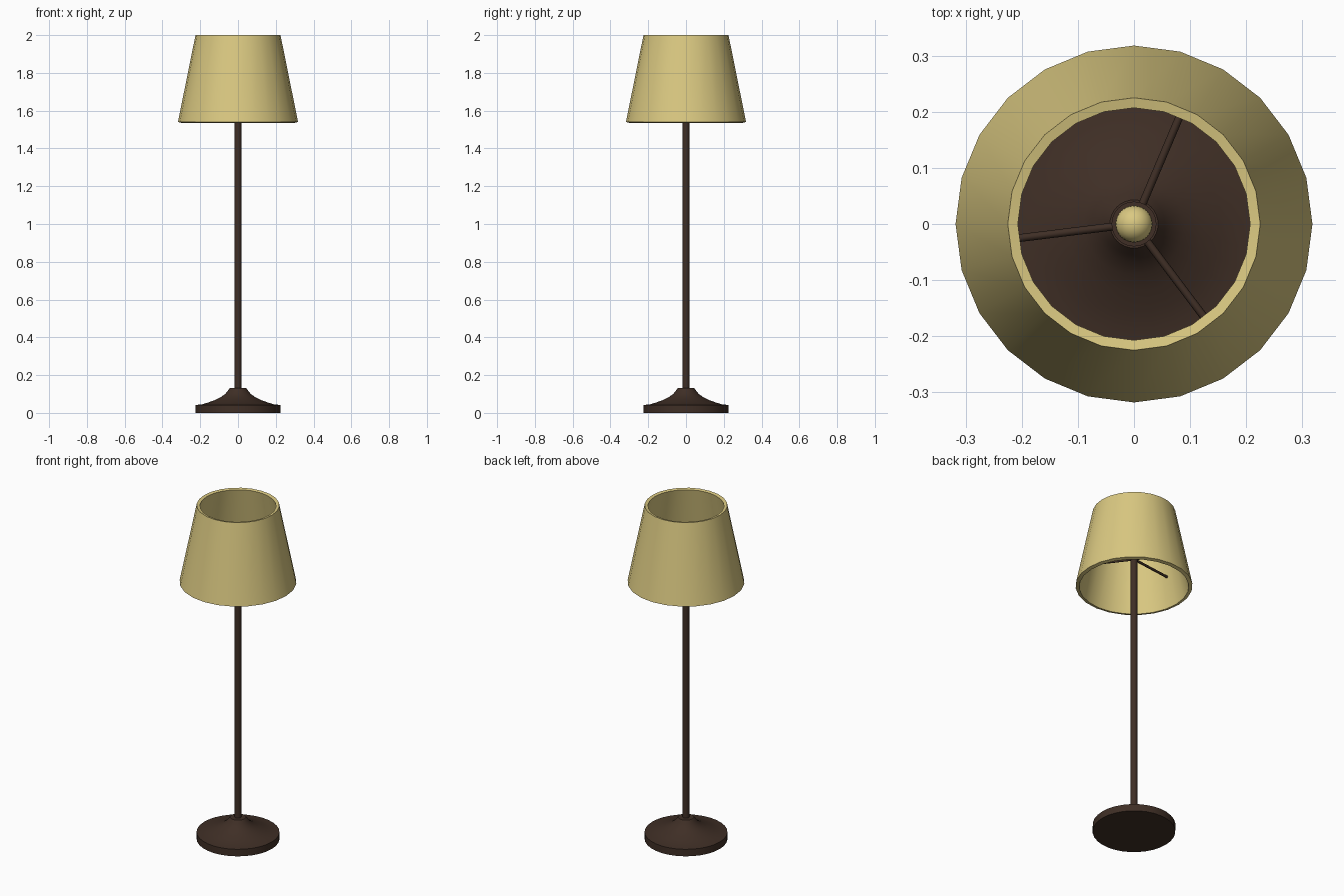
import bpy, math

if "Cube" in bpy.data.objects:
    bpy.data.objects.remove(bpy.data.objects["Cube"])


def material(name, rgb):
    m = bpy.data.materials.new(name)
    m.diffuse_color = (*rgb, 1)
    m.use_nodes = True
    m.node_tree.nodes["Principled BSDF"].inputs["Base Color"].default_value = m.diffuse_color
    return m


CREAM = material("cream fabric", (0.70, 0.58, 0.22))
BROWN = material("dark brown", (0.050, 0.028, 0.019))


def lathe(name, profile, sides, mat, closed=False, angle=40):
    """Revolve (radius, z) points about the z axis; radius 0 makes a pole."""
    verts, rings, faces = [], [], []
    for r, z in profile:
        start = len(verts)
        if r == 0:
            verts.append((0, 0, z))
            rings.append([start] * sides)
        else:
            for i in range(sides):
                a = 2 * math.pi * i / sides
                verts.append((r * math.cos(a), r * math.sin(a), z))
            rings.append(list(range(start, start + sides)))
    pairs = list(zip(rings, rings[1:]))
    if closed:
        pairs.append((rings[-1], rings[0]))
    for a, b in pairs:
        for i in range(sides):
            j = (i + 1) % sides
            faces.append(list(dict.fromkeys((a[i], a[j], b[j], b[i]))))
    me = bpy.data.meshes.new(name)
    me.from_pydata(verts, [], faces)
    ob = bpy.data.objects.new(name, me)
    bpy.context.collection.objects.link(ob)
    me.materials.append(mat)
    smooth(ob, angle)
    return ob


def smooth(ob, angle=40):
    bpy.ops.object.select_all(action='DESELECT')
    ob.select_set(True)
    bpy.context.view_layer.objects.active = ob
    bpy.ops.object.shade_smooth_by_angle(angle=math.radians(angle))


# Round foot with a concave flare up to the neck
lathe("base", [(0, 0), (0.225, 0), (0.225, 0.042), (0.19, 0.045), (0.155, 0.056),
               (0.12, 0.069), (0.09, 0.084), (0.068, 0.100), (0.055, 0.116),
               (0.043, 0.132), (0, 0.132)], 32, BROWN)

# Post
lathe("post", [(0, 0.10), (0.018, 0.10), (0.018, 1.73), (0, 1.73)], 16, BROWN)

# Lamp socket and bulb
lathe("socket", [(0, 1.72), (0.04, 1.72), (0.04, 1.76), (0, 1.76)], 24, BROWN)
bulb = [(0.033 * math.sin(math.pi * i / 12), 1.78 - 0.033 * math.cos(math.pi * i / 12))
        for i in range(1, 12)]
lathe("bulb", [(0, 1.747)] + bulb + [(0, 1.813)], 24, CREAM, angle=60)

# Hollow tapered shade, rims square to the wall
lathe("shade", [(0.318, 1.540), (0.225, 2.0), (0.207, 1.996), (0.298, 1.535)],
      24, CREAM, closed=True)

# Three rods holding the shade
for k in range(3):
    a = math.radians(67 + 120 * k)
    mid = 0.14
    bpy.ops.mesh.primitive_cylinder_add(
        vertices=8, radius=0.007, depth=0.268,
        location=(mid * math.cos(a), mid * math.sin(a), 1.707),
        rotation=(0, math.pi / 2, a))
    rod = bpy.context.object
    rod.name = f"shade_rod_{k + 1}"
    rod.data.materials.append(BROWN)
    smooth(rod, 50)
